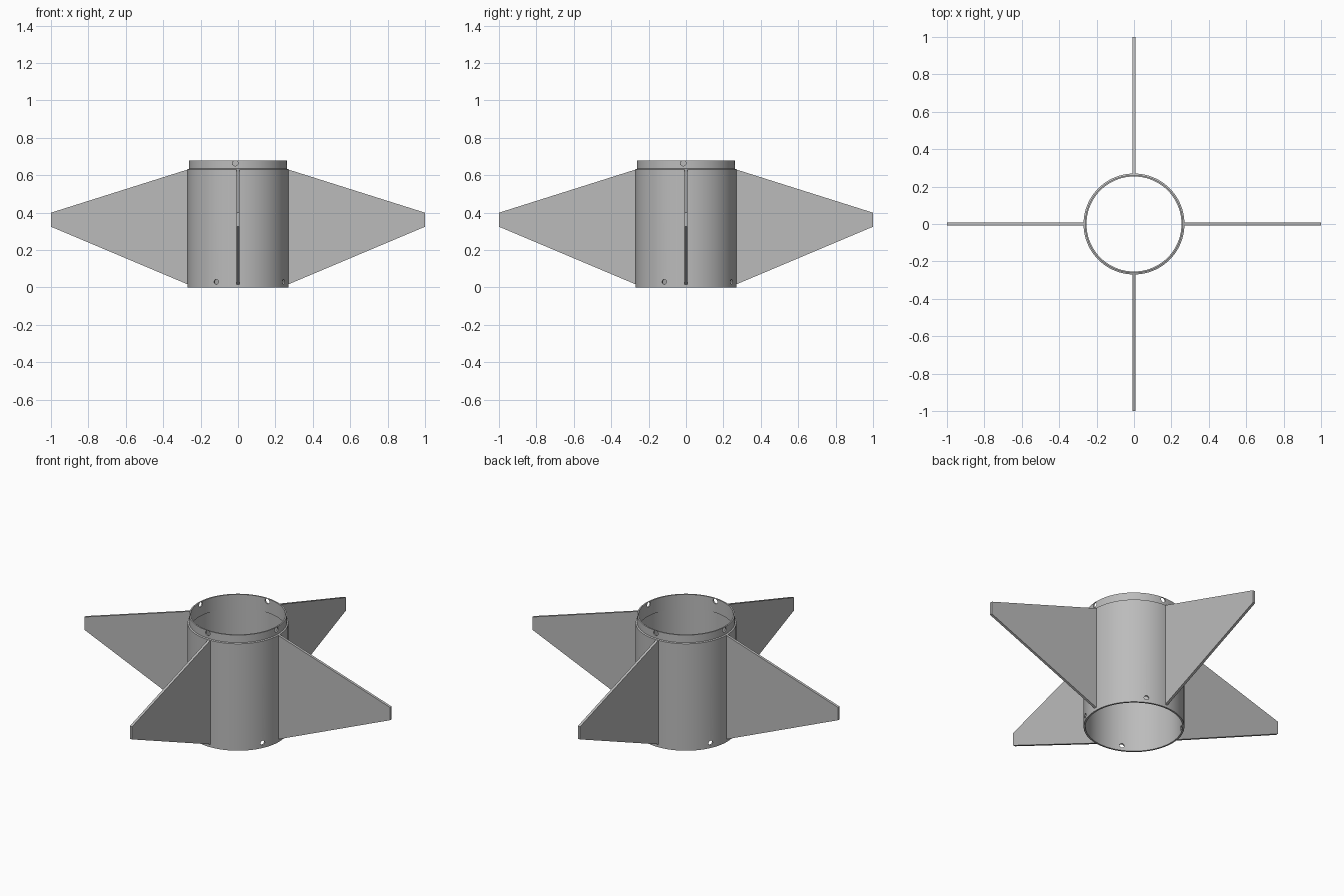
import bpy, bmesh, math
from mathutils import Matrix, Vector

cube = bpy.data.objects.get("Cube")
if cube:
    bpy.data.objects.remove(cube, do_unlink=True)

grey = bpy.data.materials.new("light_grey")
grey.use_nodes = True
colour = (0.5, 0.5, 0.5, 1)
grey.diffuse_color = colour
grey.node_tree.nodes["Principled BSDF"].inputs["Base Color"].default_value = colour

SEGMENTS = 96
BODY_R, COLLAR_R, FIN_T = 0.27, 0.262, 0.015


def add_object(name, bm):
    bmesh.ops.recalc_face_normals(bm, faces=bm.faces)
    mesh = bpy.data.meshes.new(name)
    bm.to_mesh(mesh)
    bm.free()
    mesh.materials.append(grey)
    obj = bpy.data.objects.new(name, mesh)
    bpy.context.collection.objects.link(obj)
    return obj


def lathe(name, profile):
    """Spin a closed (radius, height) outline round z."""
    bm = bmesh.new()
    verts = [bm.verts.new((r, 0, z)) for r, z in profile]
    edges = [bm.edges.new((v, verts[i - 1])) for i, v in enumerate(verts)]
    bmesh.ops.spin(bm, geom=verts + edges, cent=(0, 0, 0), axis=(0, 0, 1),
                   angle=math.tau, steps=SEGMENTS, use_merge=True)
    bmesh.ops.remove_doubles(bm, verts=bm.verts, dist=1e-5)
    return add_object(name, bm)


# Tube with a thin coupling collar seated in its top
tube = lathe("body_tube", [
    (0.26, 0), (BODY_R, 0), (BODY_R, 0.632), (COLLAR_R, 0.635),
    (COLLAR_R, 0.68), (0.254, 0.68), (0.254, 0.597), (0.26, 0.597)])

# Screw holes, four round the foot and four round the collar
bm = bmesh.new()
for angle, height, radius in ((-25.6, 0.03, 0.013), (-3.2, 0.665, 0.015)):
    for k in range(4):
        a = math.radians(angle + 90 * k)
        out = Vector((math.sin(a), -math.cos(a), 0))
        turn = out.to_track_quat('Z', 'Y').to_matrix().to_4x4()
        place = Matrix.Translation(out * BODY_R + Vector((0, 0, height))) @ turn
        bmesh.ops.create_cone(bm, cap_ends=True, segments=20, radius1=radius,
                              radius2=radius, depth=0.1, matrix=place)
cutter = add_object("hole_cutter", bm)
cutter.hide_render = True
cut = tube.modifiers.new("screw_holes", 'BOOLEAN')
cut.operation, cut.solver, cut.object = 'DIFFERENCE', 'EXACT', cutter

bpy.ops.object.select_all(action='DESELECT')
tube.select_set(True)
bpy.context.view_layer.objects.active = tube
bpy.ops.object.modifier_apply(modifier=cut.name)
bpy.data.objects.remove(cutter, do_unlink=True)
bpy.ops.object.shade_smooth_by_angle(angle=math.radians(20))

# Four flat tapered fins
outline = [(0.265, 0.015), (1, 0.325), (1, 0.4), (0.265, 0.632)]
for k, side in enumerate(("left", "back", "right", "front")):
    bm = bmesh.new()
    face = bm.faces.new([bm.verts.new((x, -FIN_T / 2, z)) for x, z in outline])
    grown = bmesh.ops.extrude_face_region(bm, geom=[face])["geom"]
    bmesh.ops.translate(bm, vec=(0, FIN_T, 0),
                        verts=[g for g in grown if isinstance(g, bmesh.types.BMVert)])
    fin = add_object(side + "_fin", bm)
    fin.rotation_euler.z = k * math.pi / 2
